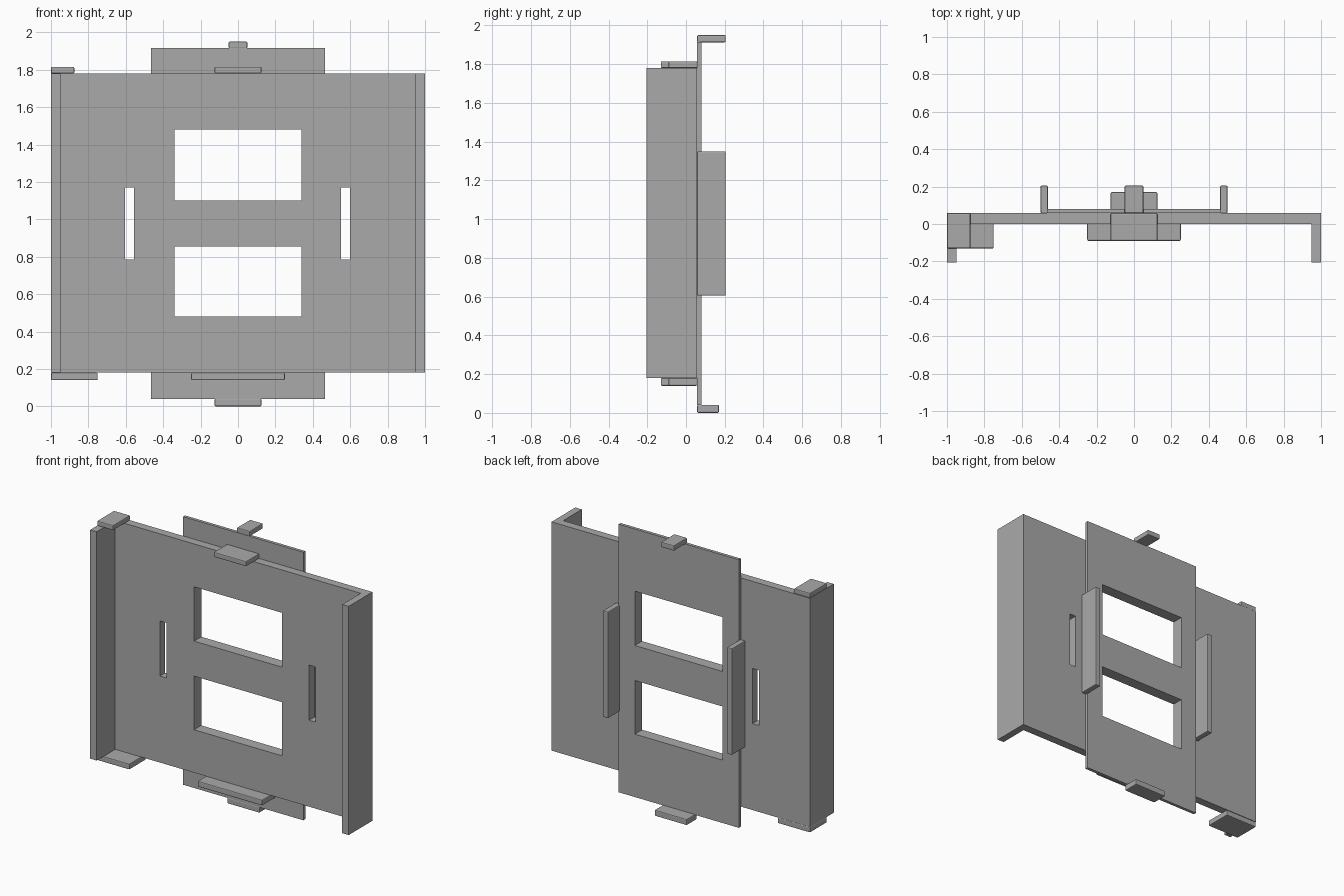
import bpy, bmesh

cube = bpy.data.objects.get("Cube")
if cube:
    bpy.data.objects.remove(cube, do_unlink=True)

grey = bpy.data.materials.new("matte_grey")
grey.use_nodes = True
GREY = (0.40, 0.40, 0.40, 1)
grey.diffuse_color = GREY
grey.node_tree.nodes["Principled BSDF"].inputs["Base Color"].default_value = GREY


def finish(name, bm):
    bmesh.ops.recalc_face_normals(bm, faces=bm.faces[:])
    mesh = bpy.data.meshes.new(name)
    bm.to_mesh(mesh)
    bm.free()
    mesh.materials.append(grey)
    obj = bpy.data.objects.new(name, mesh)
    bpy.context.collection.objects.link(obj)
    return obj


def block(name, x, y, z, bevel=0):
    """Box spanning the given ranges, with optional eased edges."""
    bm = bmesh.new()
    bmesh.ops.create_cube(bm, size=1)
    for v in bm.verts:
        v.co = [r[0] if c < 0 else r[1] for r, c in zip((x, y, z), v.co)]
    obj = finish(name, bm)
    if bevel:
        mod = obj.modifiers.new("eased_edges", "BEVEL")
        mod.width = bevel
        mod.segments = 2
    return obj


def pierced_sheet(name, x, y, z, holes):
    """Upright sheet with rectangular openings, holes given as (x0, x1, z0, z1)."""
    xs = sorted({*x, *(h[i] for h in holes for i in (0, 1))})
    zs = sorted({*z, *(h[i] for h in holes for i in (2, 3))})
    bm = bmesh.new()
    grid = [[bm.verts.new((a, y[0], b)) for b in zs] for a in xs]
    for i in range(len(xs) - 1):
        for j in range(len(zs) - 1):
            cx, cz = (xs[i] + xs[i + 1]) / 2, (zs[j] + zs[j + 1]) / 2
            if not any(h[0] < cx < h[1] and h[2] < cz < h[3] for h in holes):
                bm.faces.new((grid[i][j], grid[i + 1][j],
                              grid[i + 1][j + 1], grid[i][j + 1]))
    bmesh.ops.delete(bm, geom=[v for v in bm.verts if not v.link_faces],
                     context="VERTS")
    out = bmesh.ops.extrude_face_region(bm, geom=bm.faces[:], use_keep_orig=True)
    for v in out["geom"]:
        if isinstance(v, bmesh.types.BMVert):
            v.co.y = y[1]
    return finish(name, bm)


# Main panel and rear plate share the two windows
FRONT, BACK = 0.0, 0.058
BOTTOM, TOP = 0.18, 1.78
windows = [(-0.34, 0.34, 0.48, 0.855), (-0.34, 0.34, 1.1, 1.48)]
slots = [(-0.605, -0.555, 0.785, 1.17), (0.55, 0.60, 0.785, 1.17)]
pierced_sheet("main_panel", (-1, 1), (FRONT, BACK), (BOTTOM, TOP), windows + slots)
pierced_sheet("rear_plate", (-0.465, 0.465), (BACK, 0.08), (0.04, 1.915), windows)

# Full height front flanges and shorter rear flanges
for side, s in (("right", -1), ("left", 1)):
    block(side + "_front_flange", sorted((s * 0.95, s)), (-0.205, BACK), (BOTTOM, TOP))
    block(side + "_rear_flange", sorted((s * 0.46, s * 0.5)), (BACK, 0.205),
          (0.605, 1.35), 0.006)

# Tabs on the top and bottom edges of the main panel
block("top_centre_tab", (-0.125, 0.125), (-0.09, BACK), (TOP, 1.815), 0.006)
block("bottom_centre_tab", (-0.25, 0.25), (-0.09, BACK), (0.14, BOTTOM), 0.006)
block("top_corner_tab", (-1, -0.875), (-0.13, BACK), (TOP, 1.815), 0.006)
block("bottom_corner_tab", (-1, -0.75), (-0.13, BACK), (0.14, BOTTOM), 0.006)

# Tabs on the ends of the rear plate
block("rear_top_tab", (-0.05, 0.05), (BACK, 0.205), (1.913, 1.95), 0.006)
block("rear_bottom_tab", (-0.125, 0.125), (BACK, 0.17), (0, 0.042), 0.006)
